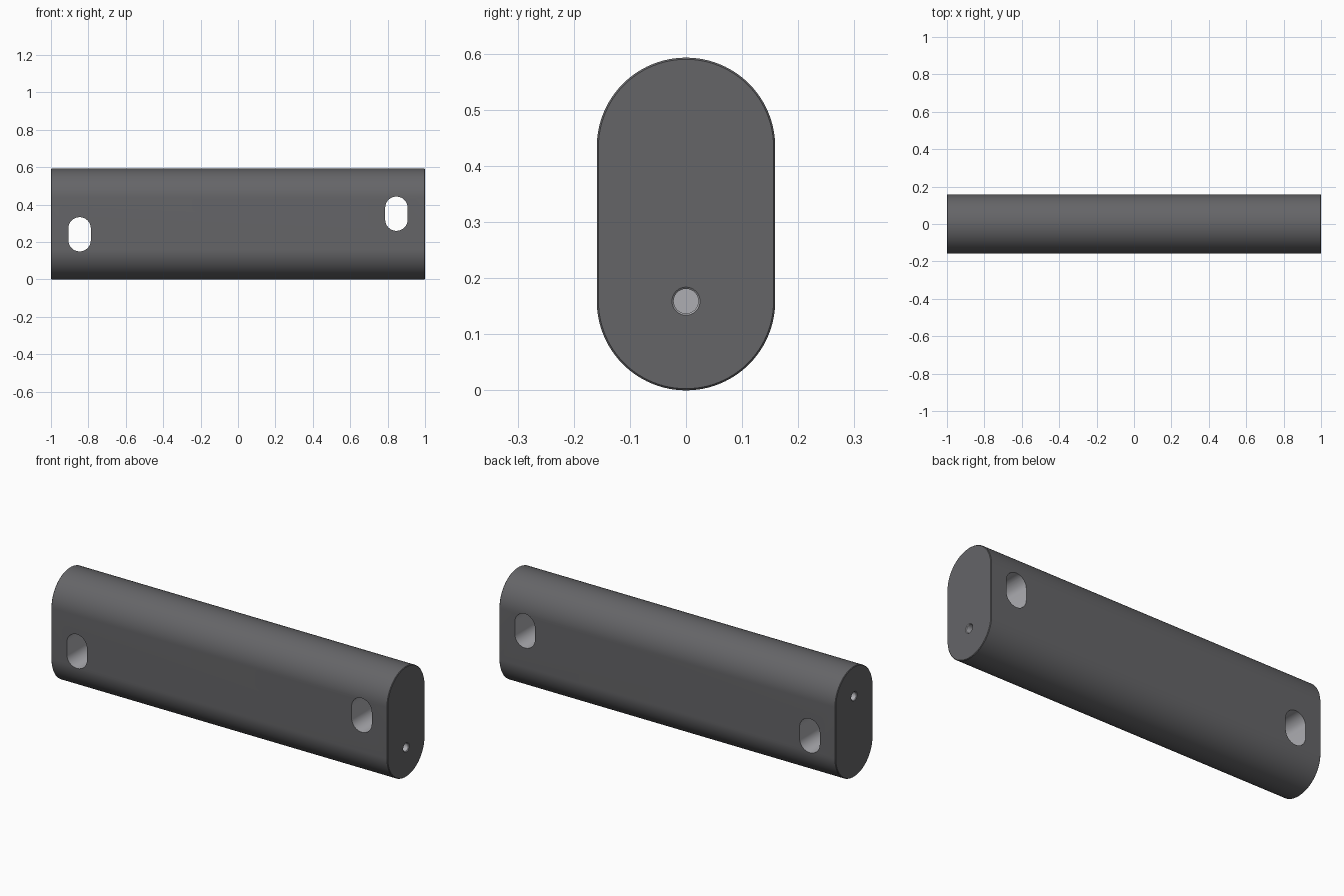
import bpy, bmesh, math

if "Cube" in bpy.data.objects:
    bpy.data.objects.remove(bpy.data.objects["Cube"])

def material(name, v):
    m = bpy.data.materials.new(name)
    m.diffuse_color = (v, v, v * 1.06, 1)
    m.use_nodes = True
    m.node_tree.nodes["Principled BSDF"].inputs["Base Color"].default_value = m.diffuse_color
    return m

MATS = [material("dark_coat", 0.13), material("bare_metal", 0.42)]

def loft(name, rings, mat):
    """Skin a list of equal-length closed rings and cap both ends."""
    bm = bmesh.new()
    vs = [[bm.verts.new(p) for p in ring] for ring in rings]
    n = len(vs[0])
    for a, b in zip(vs, vs[1:]):
        for i in range(n):
            j = (i + 1) % n
            bm.faces.new((a[i], a[j], b[j], b[i]))
    bm.faces.new(vs[0][::-1])
    bm.faces.new(vs[-1])
    bmesh.ops.recalc_face_normals(bm, faces=bm.faces)
    for f in bm.faces:
        f.material_index = mat
    me = bpy.data.meshes.new(name)
    bm.to_mesh(me)
    bm.free()
    ob = bpy.data.objects.new(name, me)
    bpy.context.collection.objects.link(ob)
    for m in MATS:
        me.materials.append(m)
    return ob

def stadium(r, half, n):
    """Upright rounded slot outline: radius r, arc centres at +-half."""
    pts = []
    for s in (0, 1):
        for i in range(n + 1):
            a = math.pi * (s + i / n)
            pts.append((r * math.cos(a), r * math.sin(a) + (half if s == 0 else -half)))
    return pts

R, HALF, MID = 0.159, 0.1375, 0.2965
C = 0.003

# Main bar with a fine chamfer at both ends
bar = loft("bar", [[(x, u, MID + v) for u, v in stadium(R - d, HALF, 48)]
                   for x, d in ((-1, C), (-1 + C, 0), (1 - C, 0), (1, C))], 0)

cutters = []
for s in (-1, 1):
    # Cross slots, offset oppositely at the two ends
    cutters.append(loft("slot_cutter", [
        [(s * 0.847 + u, y, MID + s * 0.055 + v) for u, v in stadium(0.06, 0.0315, 24)]
        for y in (-0.3, 0.3)], 1))
    # Blind end holes with a small countersink, on opposite arc centres
    cutters.append(loft("end_hole_cutter", [
        [(s * x, r * math.cos(i * math.tau / 32), MID - s * HALF + r * math.sin(i * math.tau / 32))
         for i in range(32)]
        for x, r in ((1.004, 0.029), (0.997, 0.022), (0.80, 0.022))], 1))

for c in cutters:
    c.hide_render = True
    m = bar.modifiers.new("cut", 'BOOLEAN')
    m.operation, m.solver, m.object = 'DIFFERENCE', 'EXACT', c

bpy.context.view_layer.objects.active = bar
bpy.ops.object.select_all(action='DESELECT')
bar.select_set(True)
for m in list(bar.modifiers):
    bpy.ops.object.modifier_apply(modifier=m.name)
for c in cutters:
    bpy.data.objects.remove(c, do_unlink=True)
bpy.ops.object.shade_smooth_by_angle(angle=math.radians(30))
